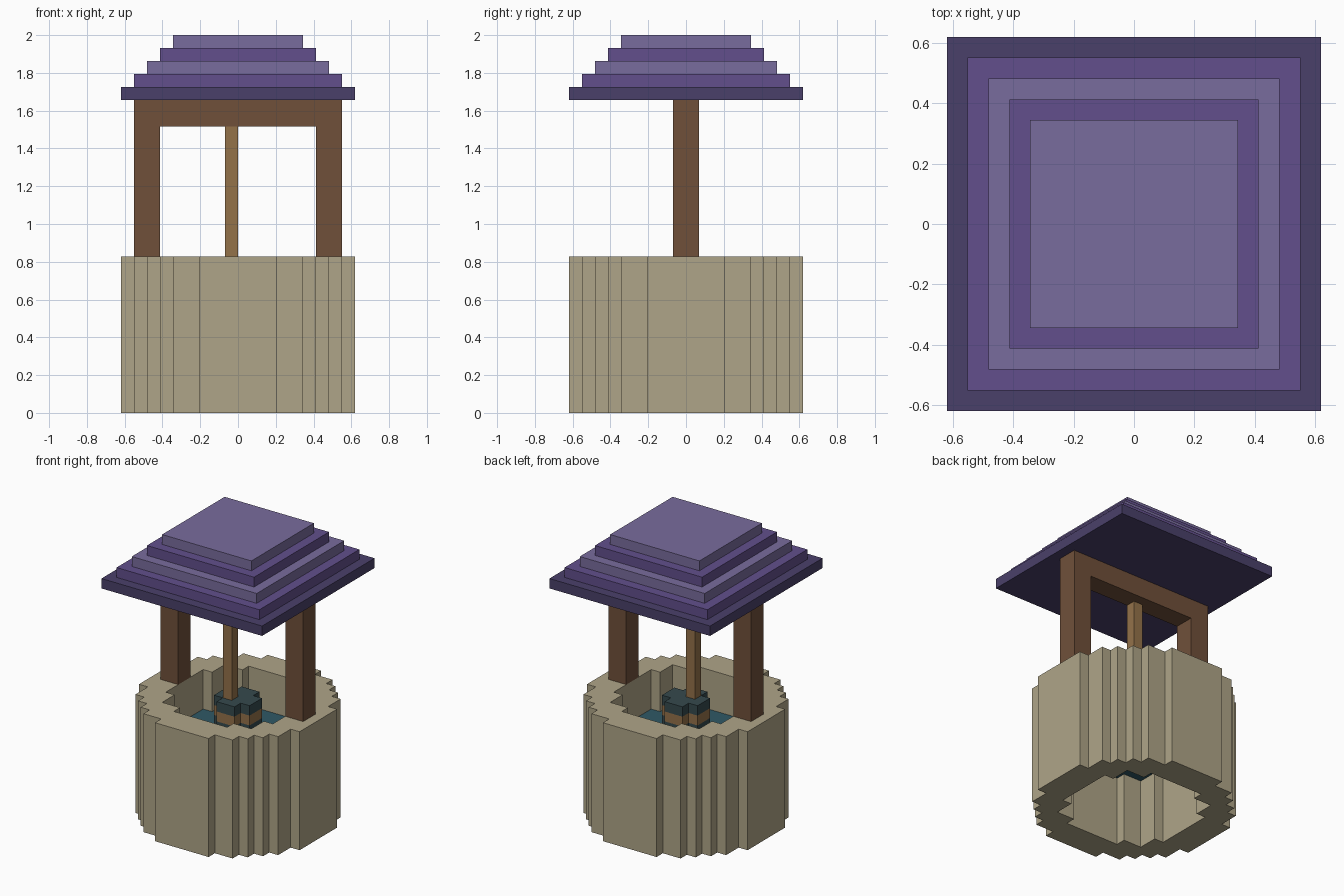
import bpy, bmesh

if "Cube" in bpy.data.objects:
    bpy.data.objects.remove(bpy.data.objects["Cube"])

U = 2 / 29  # one block; all part sizes below are in blocks


def srgb(h):
    c = [int(h[i:i + 2], 16) / 255 for i in (0, 2, 4)]
    return [v / 12.92 if v <= 0.04045 else ((v + 0.055) / 1.055) ** 2.4 for v in c] + [1]


def material(name, h):
    m = bpy.data.materials.new(name)
    m.diffuse_color = srgb(h)
    m.use_nodes = True
    m.node_tree.nodes["Principled BSDF"].inputs["Base Color"].default_value = m.diffuse_color
    return m


STONE = material("sandstone", "AFA588")
WOOD = material("dark wood", "70503A")
ROPE = material("tan wood", "94724A")
IRON = material("dark iron", "35494D")
WATER = material("teal water", "2F5866")
DARK = material("dark violet", "4A406A")
MID = material("violet", "624F8C")
LIGHT = material("pale violet", "796C9D")


def prism(name, loops, z0, z1, mat):
    """Extrude an outline (plus optional hole outlines) from z0 to z1."""
    bm = bmesh.new()
    edges = []
    for loop in loops:
        vs = [bm.verts.new((x * U, y * U, z0 * U)) for x, y in loop]
        edges += [bm.edges.new((vs[i - 1], vs[i])) for i in range(len(vs))]
    bmesh.ops.triangle_fill(bm, use_beauty=True, edges=edges, normal=(0, 0, 1))
    ext = bmesh.ops.extrude_face_region(bm, geom=bm.faces[:], use_keep_orig=True)
    top = [v for v in ext["geom"] if isinstance(v, bmesh.types.BMVert)]
    bmesh.ops.translate(bm, verts=top, vec=(0, 0, (z1 - z0) * U))
    bmesh.ops.recalc_face_normals(bm, faces=bm.faces[:])
    me = bpy.data.meshes.new(name)
    bm.to_mesh(me)
    bm.free()
    me.materials.append(mat)
    ob = bpy.data.objects.new(name, me)
    bpy.context.collection.objects.link(ob)
    return ob


def box(name, x0, x1, y0, y1, z0, z1, mat):
    return prism(name, [[(x0, y0), (x1, y0), (x1, y1), (x0, y1)]], z0, z1, mat)


def four_fold(quarter):
    """Repeat a quarter outline around the centre in 90 degree turns."""
    out, q = [], quarter
    for _ in range(4):
        out += q
        q = [(-y, x) for x, y in q]
    return out


# Stepped round outlines
outer = four_fold([(9, 3), (8, 3), (8, 5), (7, 5), (7, 6), (6, 6),
                   (6, 7), (5, 7), (5, 8), (3, 8), (3, 9)])
inner = four_fold([(6, 3), (5, 3), (5, 5), (3, 5), (3, 6)])
small = four_fold([(2, 1), (1, 1), (1, 2)])

# Well wall, open at the bottom, and the water inside
prism("well_wall", [outer, inner], 0, 12, STONE)
prism("water", [inner], 7, 8, WATER)

# Bucket made of alternating staves and hoops
for i, mat in enumerate((ROPE, IRON, ROPE, IRON)):
    prism(f"bucket_{'hoop' if i % 2 else 'staves'}_{i // 2 + 1}", [small], 8 + i, 9 + i, mat)

# Rope, posts and crossbeam
box("rope", -1, 0, -1, 0, 12, 22, ROPE)
frame = [(-8, 12), (-6, 12), (-6, 22), (6, 22), (6, 12), (8, 12), (8, 24), (-8, 24)]
posts = prism("posts_and_beam", [frame], -1, 1, WOOD)
for v in posts.data.vertices:  # stand the flat frame upright
    x, y, z = v.co
    v.co = (x, -z, y)

# Stepped roof
for i, mat in enumerate((DARK, MID, LIGHT, MID, LIGHT)):
    r = 9 - i
    box(f"roof_step_{i + 1}", -r, r, -r, r, 24 + i, 25 + i, mat)
